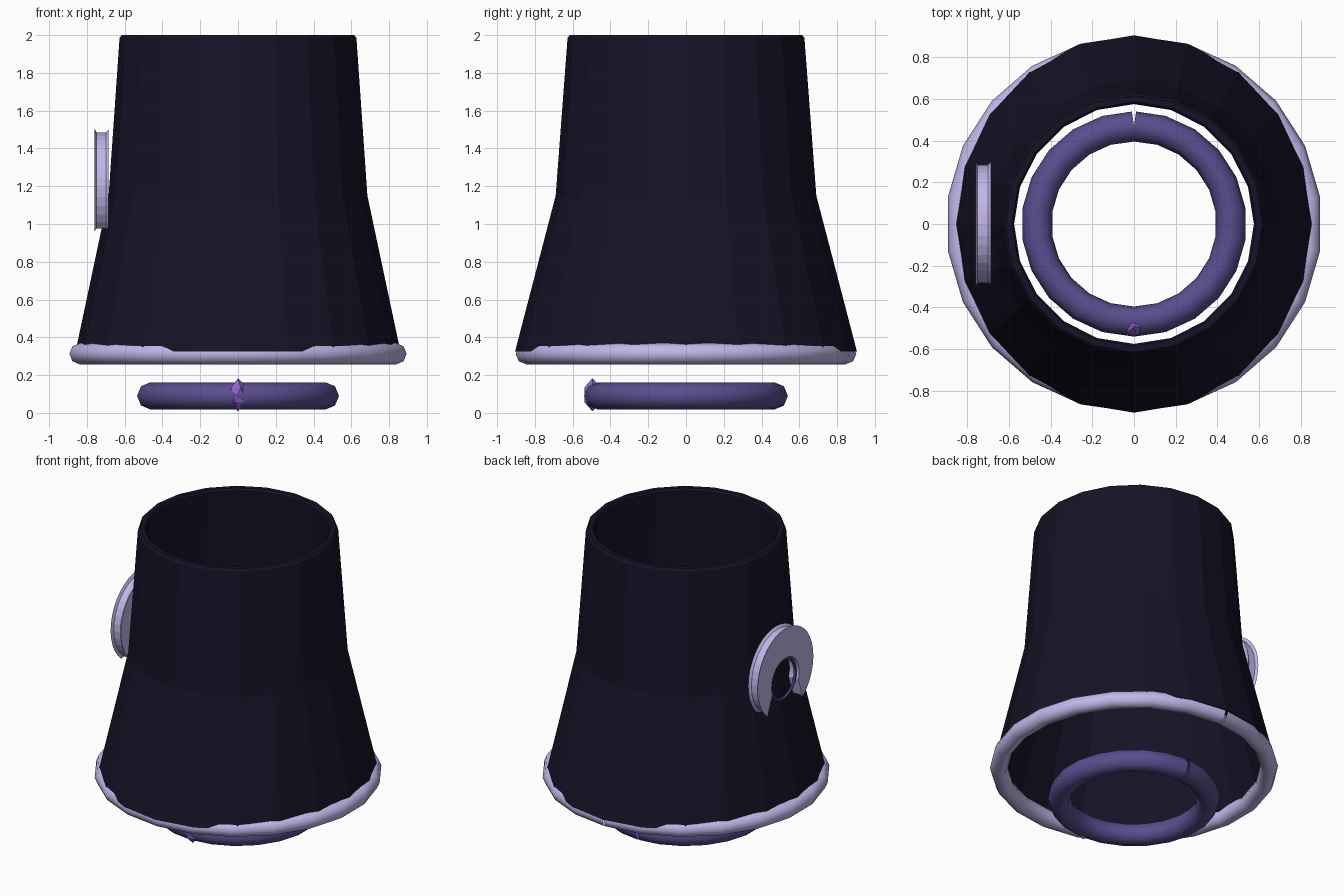
import bpy, bmesh
from math import sin, cos, pi, radians, sqrt

if "Cube" in bpy.data.objects:
    bpy.data.objects.remove(bpy.data.objects["Cube"])


def material(name, rgb):
    m = bpy.data.materials.new(name)
    m.diffuse_color = (*rgb, 1)
    m.use_nodes = True
    m.node_tree.nodes["Principled BSDF"].inputs["Base Color"].default_value = m.diffuse_color
    return m


DARK = material("dark_cloth", (0.008, 0.006, 0.02))
PALE = material("pale_trim", (0.54, 0.47, 0.82))
PURPLE = material("purple", (0.10, 0.075, 0.27))
GEM = material("gem", (0.30, 0.13, 0.60))


def add_mesh(name, bm, mat):
    bmesh.ops.recalc_face_normals(bm, faces=bm.faces)
    me = bpy.data.meshes.new(name)
    bm.to_mesh(me)
    bm.free()
    me.materials.append(mat)
    ob = bpy.data.objects.new(name, me)
    bpy.context.collection.objects.link(ob)
    return ob


def ring_curve(name, r, z, thickness, mat, sides=22):
    # open loop starting and ending at the back, leaving a small seam
    cu = bpy.data.curves.new(name, 'CURVE')
    cu.dimensions = '3D'
    cu.bevel_depth = thickness
    cu.bevel_resolution = 2
    sp = cu.splines.new('POLY')
    sp.points.add(sides)
    for i, p in enumerate(sp.points):
        a = pi / 2 + 2 * pi * i / sides
        p.co = (r * cos(a), r * sin(a), z, 1)
    cu.materials.append(mat)
    ob = bpy.data.objects.new(name, cu)
    bpy.context.collection.objects.link(ob)


def skin(bm, rings, closed=False):
    n = len(rings[0])
    pairs = list(zip(rings, rings[1:])) + ([(rings[-1], rings[0])] if closed else [])
    for a, b in pairs:
        for i in range(n):
            j = (i + 1) % n
            bm.faces.new((a[i], a[j], b[j], b[i]))


# Robe: hollow flared tube, (rx, ry, z) outside then inside
profile = [(0.86, 0.905, 0.325), (0.685, 0.69, 1.15), (0.627, 0.627, 1.985),
           (0.615, 0.615, 2.0), (0.585, 0.585, 2.0), (0.575, 0.575, 1.985),
           (0.637, 0.642, 1.15), (0.81, 0.855, 0.325)]
bm = bmesh.new()
skin(bm, [[bm.verts.new((rx * cos(i * pi / 10), ry * sin(i * pi / 10), z))
           for i in range(20)] for rx, ry, z in profile], closed=True)
add_mesh("robe", bm, DARK)

# Hem trim and belt ring
ring_curve("hem_trim", 0.846, 0.313, 0.056, PALE)
ring_curve("belt_ring", 0.468, 0.09, 0.072, PURPLE)

# Belt gem
bm = bmesh.new()
bmesh.ops.create_icosphere(bm, subdivisions=1, radius=1)
for v in bm.verts:
    v.co = (v.co.x * 0.05, v.co.y * 0.05 - 0.495, v.co.z * 0.088 + 0.096)
add_mesh("belt_gem", bm, GEM)

# Horseshoe badge on the left side: lipped outer rim, open at the bottom
N = 28
bm = bmesh.new()
sections = []
for i in range(N + 1):
    t = i / N
    a = radians(-50 + 282 * t)
    b = radians(-20 + 220 * t)
    oy, oz, iy, iz = cos(a), sin(a), 0.15 * cos(b), 1.15 + 0.15 * sin(b)
    sec = [(-0.76, 0.15, True), (-0.76, 0.305, False), (-0.75, 0.285, False),
           (-0.70, 0.285, False), (-0.685, 0.30, False), (-0.685, 0.15, True)]
    sections.append([bm.verts.new((x, iy, iz) if inner else (x, r * oy, 1.2 + r * oz))
                     for x, r, inner in sec])
skin(bm, sections)
bm.faces.new(sections[0])
bm.faces.new(sections[-1])
add_mesh("side_badge", bm, PALE)

# Thin ring inside the badge opening
bm = bmesh.new()
skin(bm, [[bm.verts.new((-0.74 + 0.01 * sin(k * pi / 3),
                         (0.135 + 0.01 * cos(k * pi / 3)) * cos(i * pi / 12),
                         1.15 + (0.135 + 0.01 * cos(k * pi / 3)) * sin(i * pi / 12)))
           for k in range(6)] for i in range(24)], closed=True)
add_mesh("badge_ring", bm, PURPLE)
